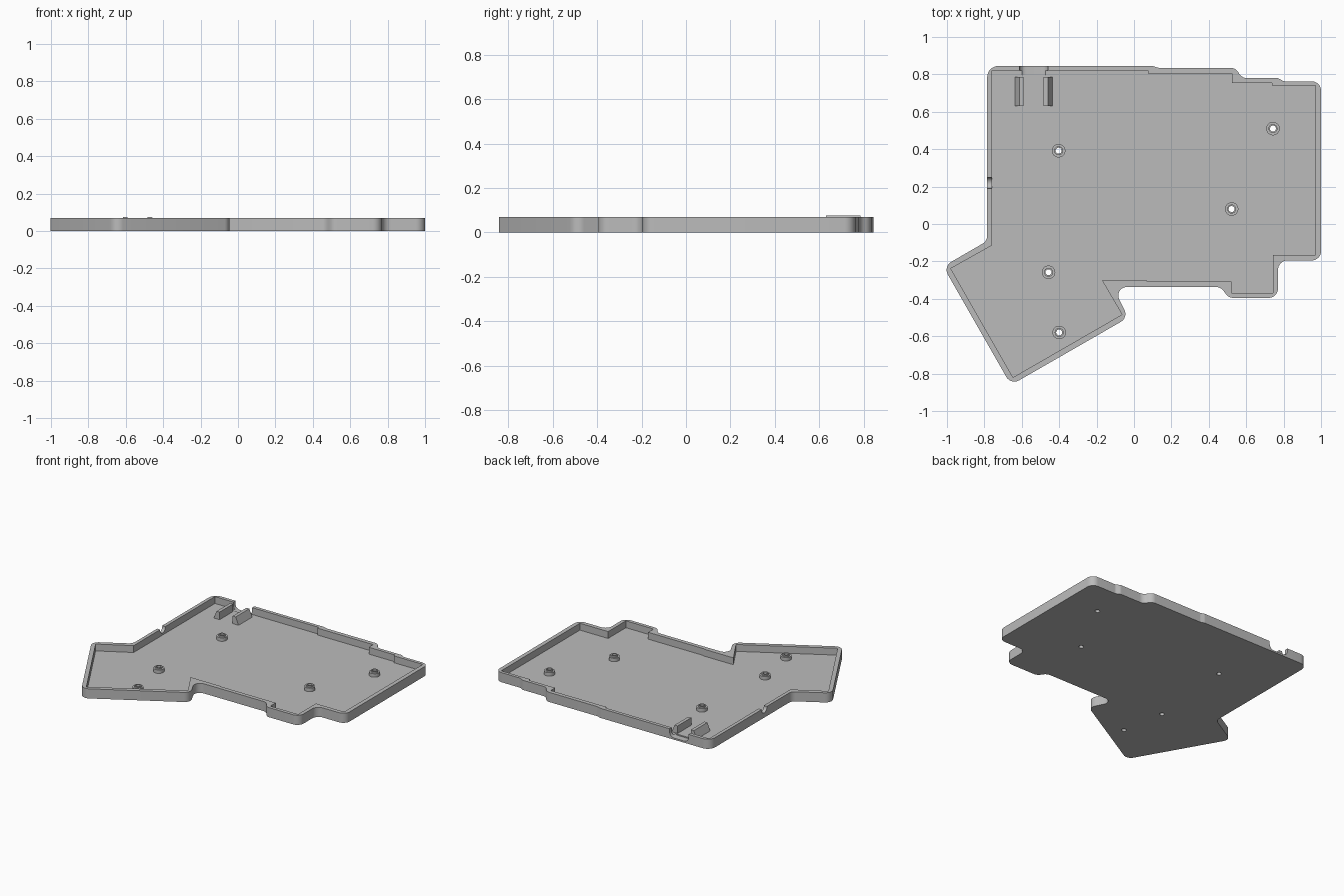
import bpy, bmesh, math
from mathutils import Vector, Matrix

if "Cube" in bpy.data.objects:
    bpy.data.objects.remove(bpy.data.objects["Cube"])

FLOOR, RIM, HOLE = 0.02, 0.07, 0.016

grey = bpy.data.materials.new("light_grey_plastic")
grey.use_nodes = True
grey.diffuse_color = (0.5, 0.5, 0.5, 1)
grey.node_tree.nodes["Principled BSDF"].inputs["Base Color"].default_value = (0.5, 0.5, 0.5, 1)


def finish(name, bm):
    """Turn a bmesh into a linked object with consistent normals."""
    bmesh.ops.recalc_face_normals(bm, faces=bm.faces)
    mesh = bpy.data.meshes.new(name)
    bm.to_mesh(mesh)
    bm.free()
    mesh.materials.append(grey)
    obj = bpy.data.objects.new(name, mesh)
    bpy.context.collection.objects.link(obj)
    return obj


def fillet(corners, steps=8):
    """Round each (x, y, radius) corner of a closed outline."""
    pts = []
    for i, (x, y, r) in enumerate(corners):
        p = Vector((x, y))
        a = (Vector(corners[i - 1][:2]) - p).normalized()
        b = (Vector(corners[(i + 1) % len(corners)][:2]) - p).normalized()
        half = a.angle(b) / 2
        centre = p + (a + b).normalized() * r / math.sin(half)
        start = p + a * r / math.tan(half) - centre
        end = p + b * r / math.tan(half) - centre
        sweep = math.atan2(start.x * end.y - start.y * end.x, start.dot(end))
        for k in range(steps + 1):
            pts.append(centre + Matrix.Rotation(sweep * k / steps, 2) @ start)
    return pts


def prism(name, outline, low, high, axis="z"):
    """Extrude an outline upwards, or an x-z outline along y."""
    bm = bmesh.new()
    place = (lambda p, h: (p[0], p[1], h)) if axis == "z" else (lambda p, h: (p[0], h, p[1]))
    face = bm.faces.new([bm.verts.new(place(p, low)) for p in outline])
    new = bmesh.ops.extrude_face_region(bm, geom=[face])["geom"]
    shift = Vector(place((0, 0), high - low))
    bmesh.ops.translate(bm, vec=shift, verts=[v for v in new if isinstance(v, bmesh.types.BMVert)])
    return finish(name, bm)


def rod(name, centre, radius, length, turn=Matrix()):
    bm = bmesh.new()
    bmesh.ops.create_cone(bm, cap_ends=True, segments=32, radius1=radius, radius2=radius,
                          depth=length, matrix=Matrix.Translation(centre) @ turn)
    return finish(name, bm)


def lathe(name, profile, x, y):
    """Revolve a closed radius-height profile around a vertical axis."""
    bm = bmesh.new()
    verts = [bm.verts.new((r, 0, z)) for r, z in profile]
    edges = [bm.edges.new((verts[i - 1], verts[i])) for i in range(len(verts))]
    bmesh.ops.spin(bm, geom=verts + edges, cent=(0, 0, 0), axis=(0, 0, 1),
                   angle=math.tau, steps=32, use_merge=True)
    bmesh.ops.remove_doubles(bm, verts=bm.verts, dist=0.0001)
    bmesh.ops.translate(bm, vec=(x, y, 0), verts=bm.verts)
    return finish(name, bm)


def cut(obj, cutters):
    """Subtract the cutters, bake the result and drop the helpers."""
    for c in cutters:
        c.hide_render = True
        mod = obj.modifiers.new(c.name, "BOOLEAN")
        mod.operation, mod.solver, mod.object = "DIFFERENCE", "EXACT", c
    graph = bpy.context.evaluated_depsgraph_get()
    mesh = bpy.data.meshes.new_from_object(obj.evaluated_get(graph))
    obj.modifiers.clear()
    obj.data = mesh
    for c in cutters:
        bpy.data.objects.remove(c)


# Tray outline with rounded corners, clockwise from the back left
outer = [
    (-0.785, 0.845, 0.06), (0.1, 0.845, 0.03), (0.13, 0.835, 0.03),
    (0.545, 0.835, 0.05), (0.575, 0.78, 0.05), (0.77, 0.78, 0.03),
    (0.8, 0.763, 0.03), (1, 0.763, 0.05), (1, -0.195, 0.05),
    (0.77, -0.195, 0.05), (0.77, -0.395, 0.05), (0.505, -0.395, 0.05),
    (0.465, -0.337, 0.05), (-0.112, -0.337, 0.045), (-0.03, -0.5, 0.05),
    (-0.658, -0.861, 0.05), (-1.02, -0.227, 0.05), (-0.785, -0.091, 0.05),
]
# Cavity outline with sharp corners
inner = [
    (-0.76, 0.82), (0.075, 0.82), (0.075, 0.805), (0.525, 0.805),
    (0.525, 0.755), (0.737, 0.755), (0.737, 0.74), (0.97, 0.74),
    (0.97, -0.165), (0.743, -0.165), (0.743, -0.37), (0.52, -0.37),
    (0.52, -0.308), (0.07, -0.308), (0.07, -0.303), (-0.17, -0.303),
    (-0.064, -0.484), (-0.647, -0.82), (-0.98, -0.238), (-0.76, -0.115),
]
posts = [(0.743, 0.51), (-0.403, 0.392), (0.522, 0.08), (-0.457, -0.258), (-0.4, -0.58)]

tray = prism("tray", fillet(outer), 0, RIM)
cutters = [prism("cavity_cutter", inner, FLOOR, 0.2)]

# Round-bottomed cable port in the back wall
port = fillet([(-0.612, 0.012, 0.035), (-0.46, 0.012, 0.035), (-0.46, 0.2, 0.01), (-0.612, 0.2, 0.01)])
cutters.append(prism("port_cutter", port, 0.797, 0.9, "y"))

# Small button recess in the left-hand wall
cutters.append(rod("button_cutter", (-0.775, 0.22, 0.065), 0.03, 0.06,
                   Matrix.Rotation(math.pi / 2, 4, "Y")))

# Screw holes through the floor
for x, y in posts:
    cutters.append(rod("screw_cutter", (x, y, 0), HOLE, 0.2))
cut(tray, cutters)

# Stepped hollow standoffs
standoffs = [
    lathe("standoff", [(HOLE, FLOOR), (0.036, FLOOR), (0.036, 0.045),
                       (0.024, 0.045), (0.024, 0.055), (HOLE, 0.055)], x, y)
    for x, y in posts
]

# Mirrored guide rails with sloping outer sides
rails = []
for side in (-1, 1):
    section = [(-0.5365 + side * d, z) for d, z in
               ((0.053, FLOOR), (0.1, FLOOR), (0.077, 0.075), (0.053, 0.075))]
    rails.append(prism("guide_rail", section, 0.63, 0.787, "y"))

# Smooth the curved walls, keep the edges crisp
bpy.ops.object.select_all(action="DESELECT")
for obj in [tray] + standoffs + rails:
    obj.select_set(True)
bpy.context.view_layer.objects.active = tray
bpy.ops.object.shade_smooth_by_angle(angle=math.radians(30))
